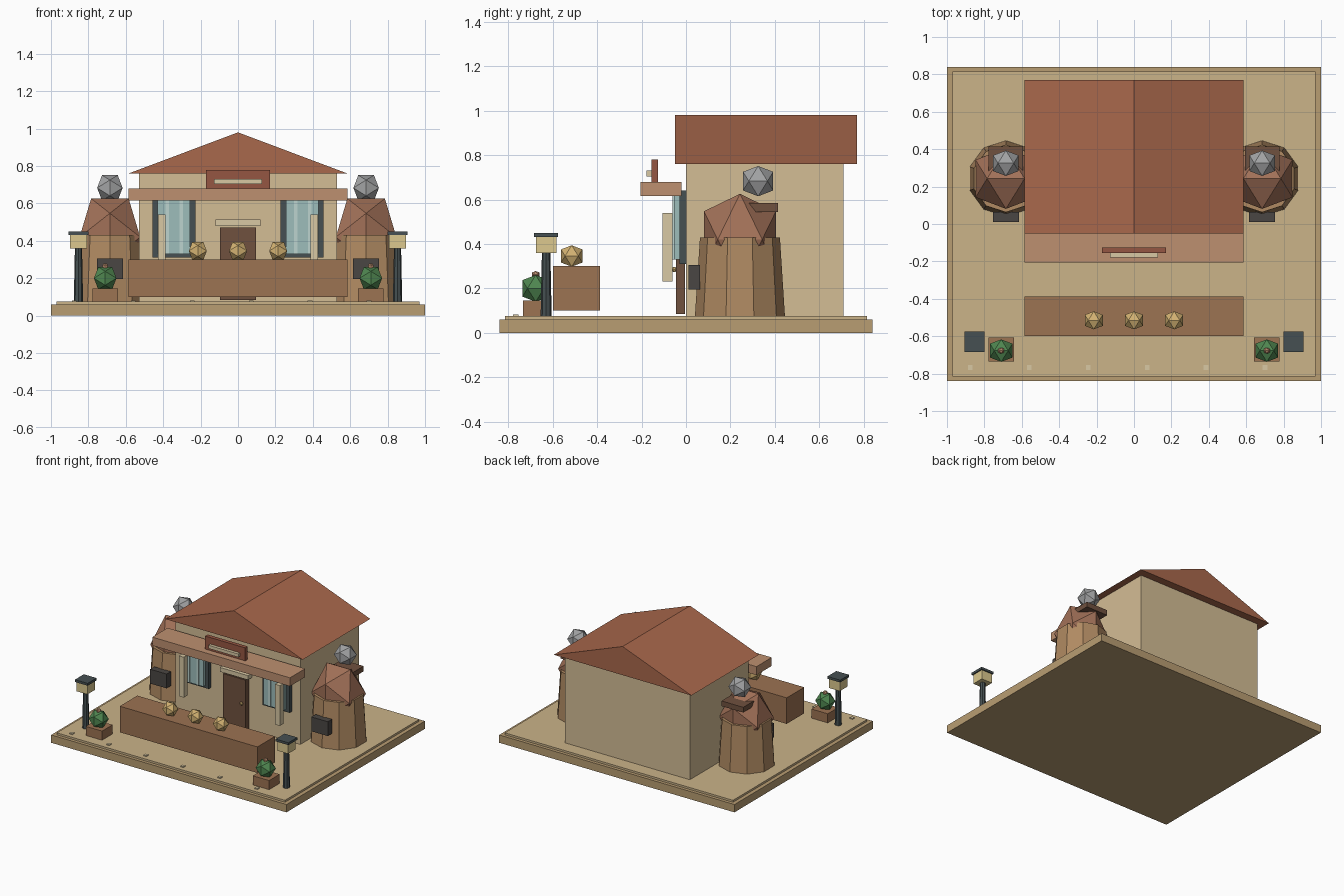
import bpy, bmesh, math
from mathutils import Vector

if "Cube" in bpy.data.objects:
    bpy.data.objects.remove(bpy.data.objects["Cube"])


def material(name, hex_code):
    m = bpy.data.materials.new(name)
    srgb = [int(hex_code[i:i + 2], 16) / 255 for i in (0, 2, 4)]
    m.diffuse_color = [((c + 0.055) / 1.055) ** 2.4 for c in srgb] + [1]
    m.use_nodes = True
    m.node_tree.nodes["Principled BSDF"].inputs["Base Color"].default_value = m.diffuse_color
    return m


SAND = material("sand", "CBB389")
EDGE = material("sand_edge", "B99D72")
WALL = material("plaster", "D4BD95")
ROOF = material("roof_tile", "A9684C")
CLAY = material("light_clay", "BD9070")
SIGN = material("sign_red", "955642")
CREAM = material("cream", "D8C8A4")
WOOD = material("wood", "9C7352")
DOOR = material("dark_wood", "70513F")
TOWER = material("tower_clay", "B08A62")
DOME = material("dome_clay", "A27158")
METAL = material("dark_metal", "4A4643")
SLATE = material("slate", "465052")
GLASS = material("glass", "9DBDBB")
PALE_GLASS = material("pale_glass", "BCD3CF")
GOLD = material("gold", "D3B272")
GREY = material("grey_metal", "A2A3A4")
LEAF = material("leaf", "4F8650")
LAMP = material("lamp_light", "DCC98F")


def finish(name, bm, mat):
    bmesh.ops.recalc_face_normals(bm, faces=bm.faces)
    me = bpy.data.meshes.new(name)
    bm.to_mesh(me)
    bm.free()
    me.materials.append(mat)
    ob = bpy.data.objects.new(name, me)
    bpy.context.collection.objects.link(ob)
    return ob


def box(name, x, y, z, mat):
    """Box given by its (min, max) range on each axis."""
    bm = bmesh.new()
    bmesh.ops.create_cube(bm, size=1)
    for v in bm.verts:
        v.co = Vector([r[0] if c < 0 else r[1] for c, r in zip(v.co, (x, y, z))])
    return finish(name, bm, mat)


def mid_box(name, cx, w, y, z, mat):
    return box(name, (cx - w / 2, cx + w / 2), y, z, mat)


def ball(name, centre, half, mat, half_z=None):
    """Twenty-sided ball lying on an edge, sized by its half extents."""
    t = (1 + 5 ** 0.5) / 2
    bm = bmesh.new()
    for a in (-1, 1):
        for b in (-t, t):
            for p in ((a, 0, b), (0, b, a), (b, a, 0)):
                bm.verts.new(p)
    bmesh.ops.convex_hull(bm, input=bm.verts)
    for v in bm.verts:
        v.co = Vector(centre) + Vector((v.co.x * half, v.co.y * half,
                                        v.co.z * (half_z or half))) / t
    return finish(name, bm, mat)


def cone(name, x, y, z, r1, r2, sides, mat):
    bm = bmesh.new()
    bmesh.ops.create_cone(bm, cap_ends=True, segments=sides, radius1=r1,
                          radius2=r2, depth=z[1] - z[0])
    bmesh.ops.translate(bm, vec=(x, y, sum(z) / 2), verts=bm.verts)
    return finish(name, bm, mat)


# Ground slab and paving
box("ground_slab", (-1, 1), (-0.84, 0.84), (0, 0.06), EDGE)
box("paving", (-0.97, 0.97), (-0.815, 0.815), (0.05, 0.075), SAND)
for i in range(6):
    mid_box("paving_stud", -0.875 + i * 0.315, 0.025, (-0.78, -0.755), (0.07, 0.082), CREAM)

# House body and gabled roof
box("house_walls", (-0.53, 0.53), (0, 0.71), (0.07, 0.77), WALL)
bm = bmesh.new()
gable = bm.faces.new([bm.verts.new(p) for p in
                      ((-0.585, -0.05, 0.76), (0.585, -0.05, 0.76), (0, -0.05, 0.98))])
ext = bmesh.ops.extrude_face_region(bm, geom=[gable], use_keep_orig=True)
bmesh.ops.translate(bm, vec=(0, 0.82, 0),
                    verts=[g for g in ext["geom"] if isinstance(g, bmesh.types.BMVert)])
finish("gable_roof", bm, ROOF)

# Awning and blank sign board
box("awning", (-0.585, 0.585), (-0.205, -0.02), (0.615, 0.68), CLAY)
box("sign_board", (-0.17, 0.17), (-0.155, -0.125), (0.68, 0.78), SIGN)
box("sign_strip", (-0.127, 0.127), (-0.178, -0.15), (0.705, 0.73), CREAM)

# Door
box("door", (-0.095, 0.095), (-0.045, -0.005), (0.085, 0.47), DOOR)
box("door_lintel", (-0.12, 0.12), (-0.05, 0), (0.48, 0.513), CREAM)
ball("door_knob", (0.065, -0.053, 0.285), 0.012, GOLD)

# Counter with three golden balls
box("counter", (-0.585, 0.585), (-0.6, -0.387), (0.10, 0.30), WOOD)
for x in (-0.215, 0, 0.215):
    ball("counter_ball", (x, -0.515, 0.346), 0.048, GOLD)

# Parts repeated on both sides
for s in (-1, 1):
    # Window and awning post
    mid_box("window_frame", s * 0.343, 0.23, (-0.03, 0), (0.31, 0.64), SLATE)
    mid_box("window_glass", s * 0.343, 0.175, (-0.055, -0.025), (0.33, 0.62), GLASS)
    for dx in (-0.035, 0.04):
        mid_box("window_glint", s * 0.343 + dx, 0.018, (-0.06, -0.05), (0.33, 0.62), PALE_GLASS)
    mid_box("awning_post", s * 0.408, 0.042, (-0.105, -0.06), (0.23, 0.54), CREAM)

    # Round tower with faceted dome
    tx, ty = s * 0.685, 0.243
    cone("tower_body", tx, ty, (0.07, 0.43), 0.203, 0.18, 10, TOWER)
    ball("tower_dome", (tx, ty, 0.42), 0.162, DOME, 0.206)
    mid_box("tower_ledge", tx, 0.185, (0.275, 0.415), (0.545, 0.585), DOOR)
    ball("tower_ball", (tx, 0.325, 0.683), 0.068, GREY)
    mid_box("tower_hatch", tx, 0.14, (0.012, 0.063), (0.195, 0.305), METAL)

    # Street lamp
    lx, ly = s * 0.853, -0.63
    cone("lamp_post", lx, ly, (0.07, 0.365), 0.025, 0.019, 8, SLATE)
    mid_box("lamp_box", lx, 0.092, (ly - 0.046, ly + 0.046), (0.36, 0.435), LAMP)
    mid_box("lamp_cap", lx, 0.108, (ly - 0.054, ly + 0.054), (0.432, 0.45), SLATE)

    # Planter with bush and bud
    px, py = s * 0.71, -0.67
    mid_box("planter", px, 0.138, (py - 0.065, py + 0.062), (0.07, 0.145), WOOD)
    ball("bush", (px, py - 0.007, 0.2), 0.06, LEAF)
    ball("bush_bud", (px, py - 0.007, 0.262), 0.016, CLAY)
